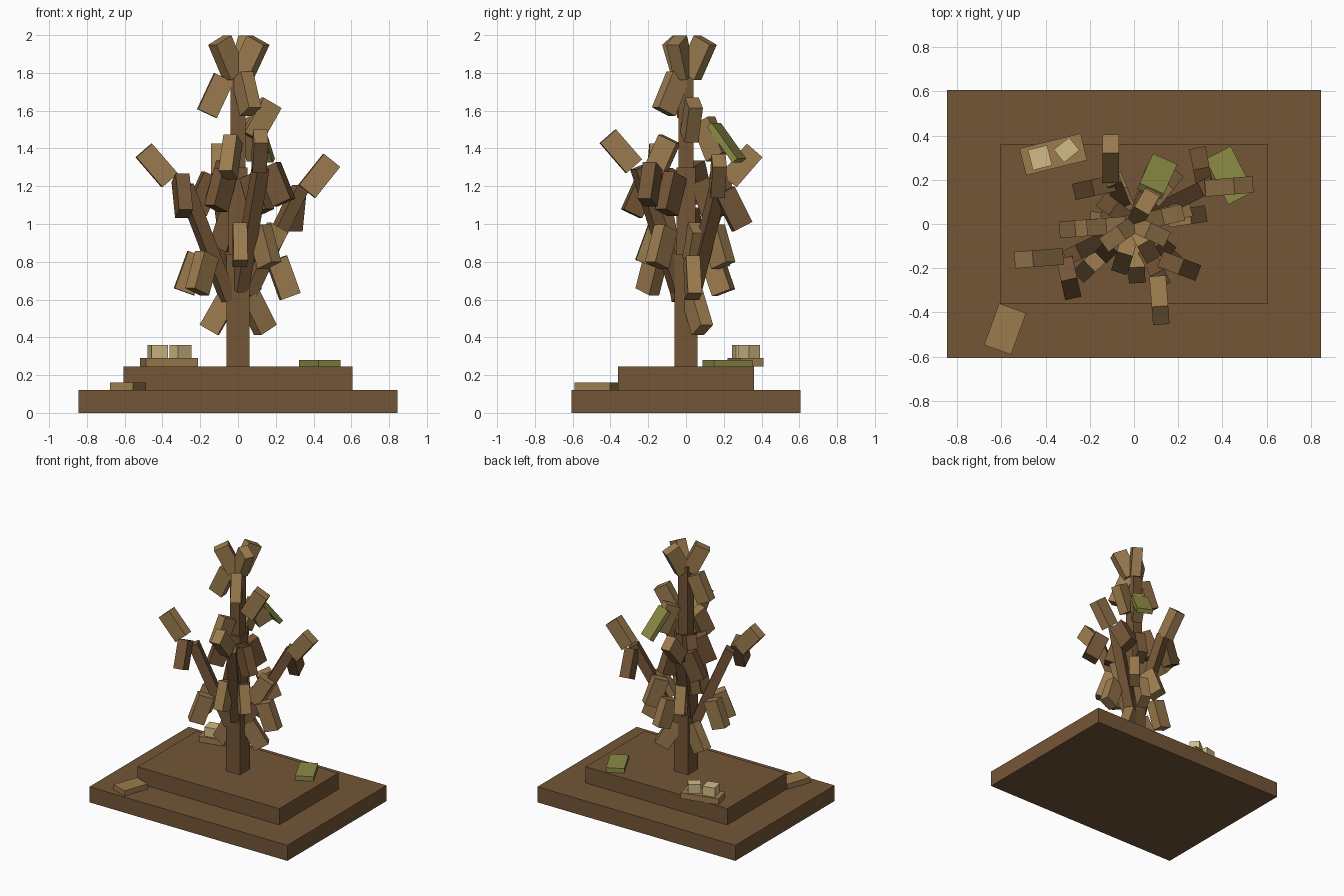
import bpy
from math import radians, sin, cos
from mathutils import Vector, Matrix

old = bpy.data.objects.get("Cube")
if old:
    bpy.data.objects.remove(old, do_unlink=True)


def make_material(name, rgb):
    mat = bpy.data.materials.new(name)
    mat.use_nodes = True
    color = (*rgb, 1)
    mat.diffuse_color = color
    mat.node_tree.nodes["Principled BSDF"].inputs["Base Color"].default_value = color
    return mat


BROWN = make_material("bark brown", (.175, .093, .038))
TAN = make_material("leaf tan", (.33, .2, .077))
OLIVE = make_material("olive green", (.26, .26, .06))
CREAM = make_material("pale cream", (.63, .5, .24))


def box(name, center, size, mat, matrix=None):
    """Flat shaded box, optionally turned by a rotation matrix."""
    bpy.ops.mesh.primitive_cube_add(size=1)
    obj = bpy.context.object
    obj.name = name
    turn = matrix if matrix else Matrix.Identity(4)
    obj.matrix_world = Matrix.Translation(center) @ turn @ Matrix.Diagonal((*size, 1))
    obj.data.materials.append(mat)
    return obj


def turned_box(name, center, size, mat, degrees):
    return box(name, center, size, mat, Matrix.Rotation(radians(degrees), 4, "Z"))


def aimed_box(name, center, direction, size, mat):
    """Box whose z axis follows direction and whose x axis stays level."""
    along = Vector(direction).normalized()
    level = along.cross(Vector((0, 0, 1))).normalized()
    third = along.cross(level)
    turn = Matrix((level, third, along)).transposed().to_4x4()
    return box(name, center, size, mat, turn)


LEAF = (.075, .11, .21)


def outward_leaf(name, center, tilt, mat):
    """Leaf leaning away from the trunk; tilt is measured from straight up."""
    outward = Vector((center[0], center[1], 0)).normalized()
    angle = radians(tilt)
    direction = outward * sin(angle) + Vector((0, 0, cos(angle)))
    return aimed_box(name, center, direction, LEAF, mat)


# Stepped base
box("base_lower", (0, 0, .06), (1.69, 1.21, .12), BROWN)
box("base_upper", (0, 0, .1825), (1.21, .72, .125), BROWN)

# Trunk in narrowing sections
box("trunk_lower", (0, 0, .54), (.12, .12, .6), BROWN)
box("trunk_middle", (0, 0, 1.05), (.1, .1, .5), BROWN)
box("trunk_upper", (0, 0, 1.53), (.08, .08, .6), BROWN)

# Four main limbs, from trunk to tip
limbs = {
    "right": ((-.05, -.03, .6), (-.28, -.14, 1.2)),
    "left": ((.05, .03, .62), (.33, .17, 1.19)),
    "back": ((-.03, .03, .7), (-.1, .21, 1.25)),
    "front": ((.01, -.04, .65), (.12, -.25, 1.3)),
}
for side, (start, end) in limbs.items():
    start, end = Vector(start), Vector(end)
    aimed_box("limb_" + side, (start + end) / 2, end - start,
              (.07, .07, (end - start).length), BROWN)

# Leaf at the end of each limb: center and direction
tips = {
    "right": ((-.43, -.155, 1.31), (-.13, -.01, .15)),
    "left": ((.43, .17, 1.255), (.12, .01, .15)),
    "back": ((-.105, .295, 1.31), (0, .13, .15)),
    "front": ((.115, -.345, 1.385), (.01, -.13, .15)),
}
for side, (center, direction) in tips.items():
    aimed_box("tip_leaf_" + side, center, direction, LEAF, TAN)

# Hanging leaf beside each limb
hanging = {
    "right": ((-.295, -.245, 1.15), (.02, -.09, -.2)),
    "left": ((.305, .25, 1.08), (-.02, .1, -.2)),
    "back": ((-.18, .165, 1.16), (-.09, -.02, -.2)),
    "front": ((.205, -.19, 1.21), (.08, -.03, -.2)),
}
for side, (center, direction) in hanging.items():
    aimed_box("hanging_leaf_" + side, center, direction, LEAF, BROWN)

# Crown: three upright leaves
for degrees in (215, 335, 60):
    angle = radians(degrees)
    outward_leaf("crown_leaf", (.07 * cos(angle), .07 * sin(angle), 1.88), 27, TAN)

# Drooping leaves near the top
for center in ((-.12, -.01, 1.68), (.045, -.08, 1.69), (.08, .13, 1.45),
               (-.04, -.13, 1.355)):
    outward_leaf("upper_drooping_leaf", center, 155, TAN)

# Rising leaves
for center in ((.125, .03, 1.55), (.16, .045, .89)):
    outward_leaf("rising_leaf", center, 30, TAN)

# Drooping leaves around the middle of the trunk
for center in ((.1, -.08, 1.16), (-.09, -.09, 1.18), (-.08, .06, 1.22),
               (.05, .12, 1.13), (-.06, .03, .97)):
    outward_leaf("middle_leaf", center, 160, BROWN)

# Drooping leaves in the lower ring
for center in ((.01, -.18, .89), (.24, .035, .715), (.06, .165, .735),
               (-.25, -.02, .74), (-.19, -.18, .74), (.14, -.13, .88),
               (-.06, .14, .86), (.14, .17, .88)):
    outward_leaf("lower_leaf", center, 160, TAN)

# Lowest leaves on the trunk
for center in ((.1, .06, .53), (-.1, .01, .53)):
    outward_leaf("lowest_leaf", center, 150, TAN)

# Green leaf hanging on the tree and one lying on the base
aimed_box("green_leaf", (.105, .215, 1.43), (.06, .135, -.19), (.12, .035, .24), OLIVE)
turned_box("fallen_green_leaf", (.432, .22, .2625), (.13, .23, .035), OLIVE, 27)

# Fallen leaf on the lower step, plank with two pale blocks on the upper step
turned_box("fallen_leaf", (-.583, -.475, .14), (.13, .2, .04), TAN, -20)
turned_box("plank", (-.365, .315, .2675), (.285, .125, .045), TAN, 14)
turned_box("pale_block_right", (-.425, .3, .325), (.09, .095, .07), CREAM, 14)
turned_box("pale_block_left", (-.305, .335, .325), (.09, .075, .07), CREAM, 38)
